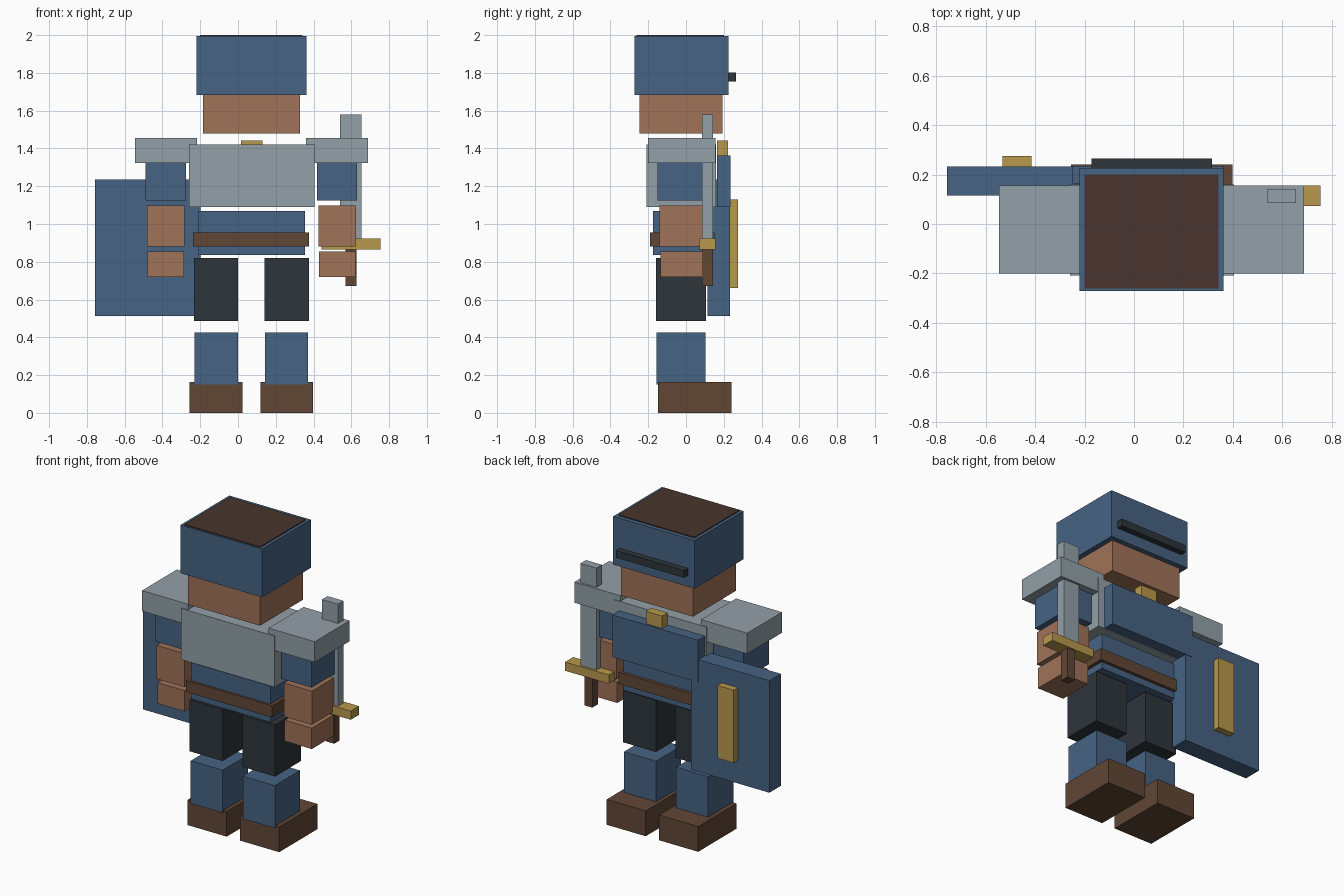
import bpy

if "Cube" in bpy.data.objects:
    bpy.data.objects.remove(bpy.data.objects["Cube"])


def material(name, r, g, b):
    """Flat colour from 0-255 display values."""
    def lin(c):
        c /= 255
        return c / 12.92 if c <= 0.04045 else ((c + 0.055) / 1.055) ** 2.4
    m = bpy.data.materials.new(name)
    m.diffuse_color = (lin(r), lin(g), lin(b), 1)
    m.use_nodes = True
    m.node_tree.nodes["Principled BSDF"].inputs["Base Color"].default_value = m.diffuse_color
    return m


BLUE = material("blue cloth", 70, 99, 131)
STEEL = material("steel", 147, 160, 168)
SKIN = material("skin", 160, 114, 88)
BROWN = material("brown leather", 97, 70, 53)
HAIR = material("dark brown hair", 72, 52, 45)
DARK = material("charcoal", 46, 53, 59)
GOLD = material("gold", 184, 153, 77)


def box(name, mat, x, y, z):
    """Box given by its (min, max) range on each axis."""
    bpy.ops.mesh.primitive_cube_add(size=1, location=[(a + b) / 2 for a, b in (x, y, z)])
    ob = bpy.context.object
    ob.name = name
    ob.scale = [b - a for a, b in (x, y, z)]
    bpy.ops.object.transform_apply(location=False, rotation=False, scale=True)
    ob.data.materials.append(mat)
    return ob


CENTRE = 0.071  # the body's plane of symmetry


def pair(name, mat, inner, outer, y, z):
    """Two mirrored boxes, at distances inner to outer from the body centre."""
    box("right_" + name, mat, (CENTRE + inner, CENTRE + outer), y, z)
    box("left_" + name, mat, (CENTRE - outer, CENTRE - inner), y, z)


# Head and helmet
box("head", SKIN, (-0.185, 0.328), (-0.245, 0.193), (1.48, 1.70))
box("helmet", BLUE, (-0.22, 0.362), (-0.272, 0.226), (1.683, 1.994))
box("hair_top", HAIR, (-0.20, 0.342), (-0.262, 0.20), (1.95, 2.0))
box("visor_slit", DARK, (-0.172, 0.315), (0.215, 0.265), (1.755, 1.802))

# Torso
box("chest_armour", STEEL, (-0.26, 0.405), (-0.208, 0.16), (1.09, 1.42))
box("chest_plate", BLUE, (-0.25, 0.362), (0.165, 0.235), (1.09, 1.362))
box("collar_clasp", GOLD, (0.015, 0.13), (0.165, 0.222), (1.345, 1.442))
box("waist", BLUE, (-0.212, 0.355), (-0.175, 0.13), (0.837, 1.07))
box("belt", BROWN, (-0.238, 0.377), (-0.19, 0.15), (0.88, 0.955))

# Arms
pair("shoulder_guard", STEEL, 0.288, 0.617, (-0.20, 0.156), (1.323, 1.456))
pair("upper_arm", BLUE, 0.346, 0.56, (-0.15, 0.11), (1.125, 1.34))
pair("forearm", SKIN, 0.355, 0.554, (-0.14, 0.10), (0.88, 1.097))
pair("hand", SKIN, 0.357, 0.55, (-0.135, 0.09), (0.72, 0.855))

# Legs
pair("thigh", DARK, 0.07, 0.305, (-0.158, 0.105), (0.486, 0.82))
pair("shin", BLUE, 0.072, 0.30, (-0.155, 0.102), (0.15, 0.425))
pair("boot", BROWN, 0.048, 0.327, (-0.148, 0.241), (0.0, 0.163))

# Sword
box("sword_blade", STEEL, (0.54, 0.655), (0.085, 0.142), (0.90, 1.58))
box("sword_guard", GOLD, (0.442, 0.755), (0.072, 0.156), (0.866, 0.922))
box("sword_grip", BROWN, (0.57, 0.627), (0.085, 0.142), (0.672, 0.87))

# Shield
box("shield", BLUE, (-0.758, -0.198), (0.115, 0.232), (0.512, 1.235))
box("shield_bar", GOLD, (-0.533, -0.416), (0.23, 0.275), (0.66, 1.13))
